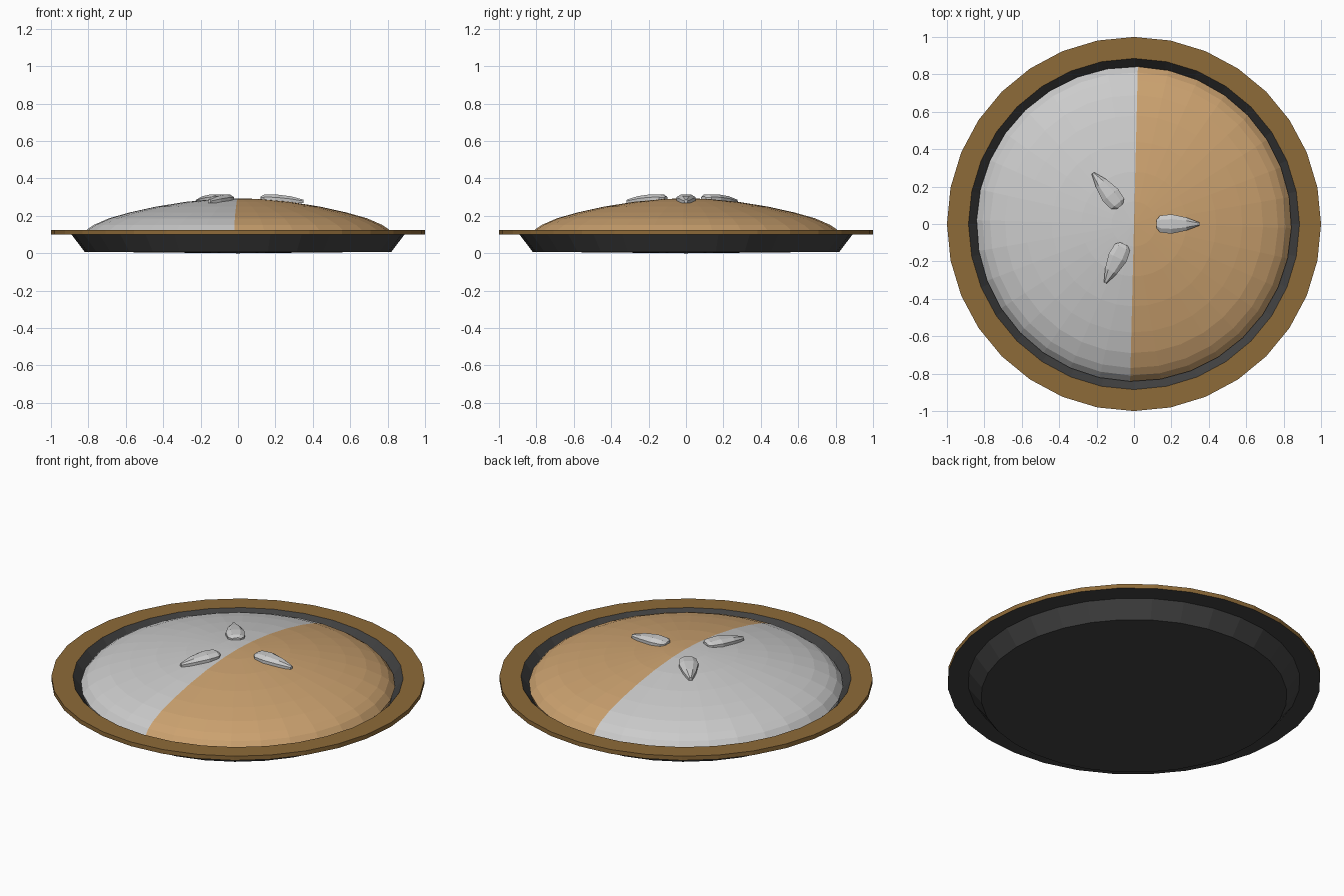
import bpy, bmesh
from math import sin, cos, pi, radians

if "Cube" in bpy.data.objects:
    bpy.data.objects.remove(bpy.data.objects["Cube"])

SIDES = 32


def material(name, rgb):
    m = bpy.data.materials.new(name)
    m.diffuse_color = (*rgb, 1)
    m.use_nodes = True
    m.node_tree.nodes["Principled BSDF"].inputs["Base Color"].default_value = m.diffuse_color
    return m


dark = material("dark_metal", (0.055, 0.055, 0.055))
brown = material("brown_crust", (0.27, 0.145, 0.04))
tan = material("tan_crust", (0.60, 0.36, 0.16))
grey = material("grey_crust", (0.6, 0.6, 0.6))


def lathe(name, profile, mats, pick, turn=0.0):
    """Spin an (r, z) profile; pick(segment, angle) gives the material slot."""
    bm = bmesh.new()
    rings = []
    for r, z in profile:
        if r == 0:
            rings.append([bm.verts.new((0, 0, z))] * SIDES)
        else:
            rings.append([bm.verts.new((r * cos(2 * pi * i / SIDES + turn),
                                        r * sin(2 * pi * i / SIDES + turn), z))
                          for i in range(SIDES)])
    for k, (a, b) in enumerate(zip(rings, rings[1:])):
        for i in range(SIDES):
            j = (i + 1) % SIDES
            loop = list(dict.fromkeys((a[i], a[j], b[j], b[i])))
            face = bm.faces.new(loop)
            face.material_index = pick(k, 2 * pi * (i + 0.5) / SIDES)
    me = bpy.data.meshes.new(name)
    bm.to_mesh(me)
    bm.free()
    for m in mats:
        me.materials.append(m)
    ob = bpy.data.objects.new(name, me)
    bpy.context.collection.objects.link(ob)
    return ob


# Pan: bottom, sloping wall, flat brown-topped rim, inner wall
lathe("pan", [(0, 0), (0.82, 0.008), (0.89, 0.1), (1, 0.1), (1, 0.125),
              (0.885, 0.125), (0.835, 0.06)],
      [dark, brown], lambda k, a: 1 if k in (3, 4) else 0)

# Domed top crust, one half tan and the other grey
lathe("top_crust", [(0.835, 0.06), (0.842, 0.085), (0.81, 0.125), (0.77, 0.152),
                    (0.69, 0.187), (0.58, 0.218), (0.44, 0.249), (0.28, 0.275),
                    (0.12, 0.29), (0, 0.294)],
      [tan, grey], lambda k, a: 0 if cos(a) > 0 else 1, radians(-1.4))


# Raised teardrop vents around the centre, blunt end inward
def vent(name, angle):
    bm = bmesh.new()
    stations = [(0.12, 0.022, 0.288, 0.303), (0.14, 0.045, 0.280, 0.313),
                (0.20, 0.052, 0.276, 0.315), (0.28, 0.035, 0.270, 0.305),
                (0.35, 0.008, 0.268, 0.287)]
    rings = []
    for x, w, low, high in stations:
        section = [(-w, low), (-w, low * 0.4 + high * 0.6), (-w * 0.5, high),
                   (w * 0.5, high), (w, low * 0.4 + high * 0.6), (w, low)]
        rings.append([bm.verts.new((x * cos(angle) - y * sin(angle),
                                    x * sin(angle) + y * cos(angle), z))
                      for y, z in section])
    for a, b in zip(rings, rings[1:]):
        for i in range(6):
            j = (i + 1) % 6
            bm.faces.new((a[i], b[i], b[j], a[j]))
    bm.faces.new(rings[0])
    bm.faces.new(rings[-1][::-1])
    bmesh.ops.recalc_face_normals(bm, faces=bm.faces)
    me = bpy.data.meshes.new(name)
    bm.to_mesh(me)
    bm.free()
    ob = bpy.data.objects.new(name, me)
    bpy.context.collection.objects.link(ob)


for n, deg in enumerate((0, 129, 244), 1):
    vent(f"vent_{n}", radians(deg))
